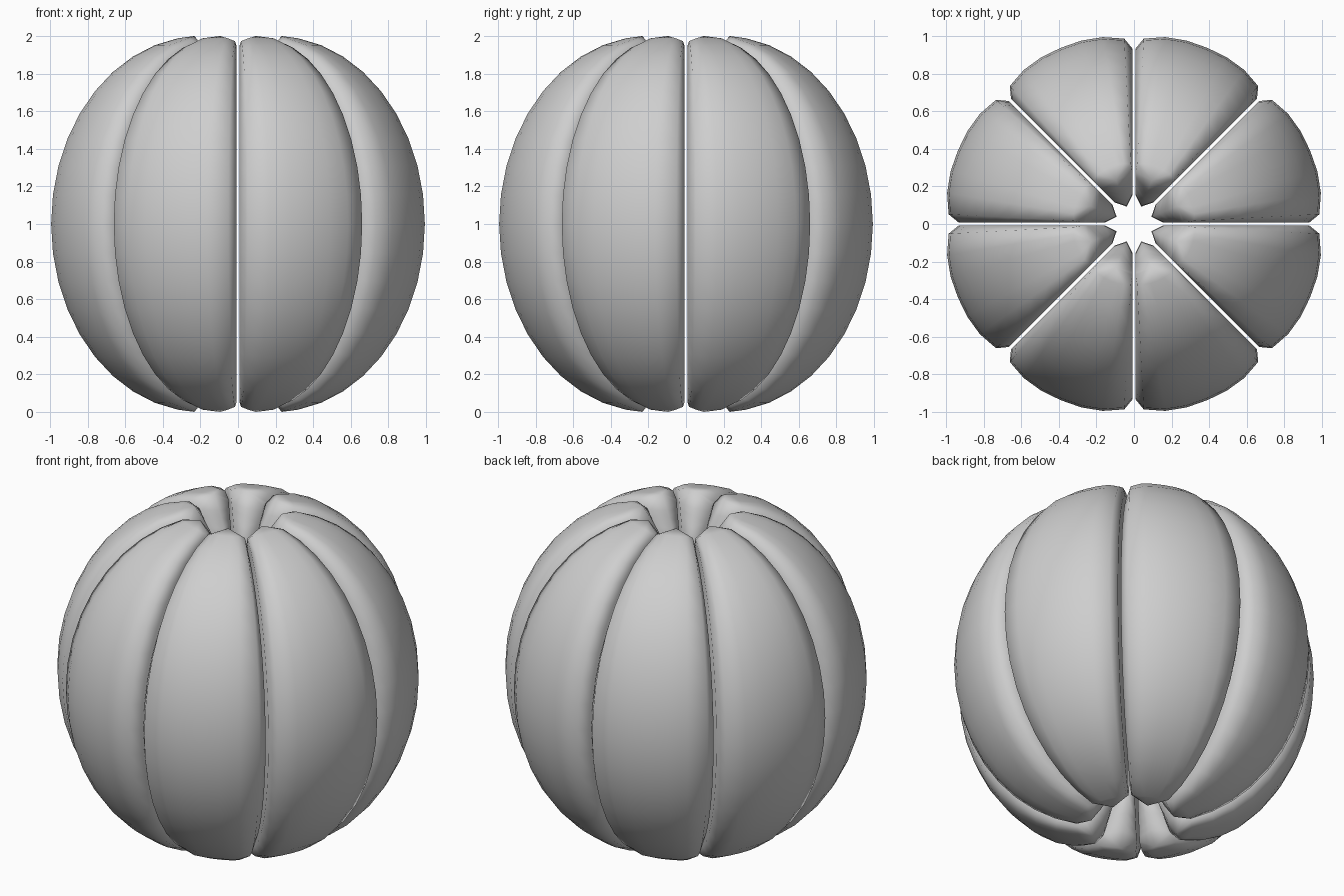
import bpy
import bmesh
from math import sin, cos, pi, radians

if "Cube" in bpy.data.objects:
    bpy.data.objects.remove(bpy.data.objects["Cube"], do_unlink=True)

SEGMENTS, ROWS = 8, 18
HALF = pi / SEGMENTS
GAP = 0.008          # half the slit between neighbours
POLE = 0.2           # distance of the crown from the central axis

skin = bpy.data.materials.new("pale_grey_skin")
skin.use_nodes = True
COLOR = (0.62, 0.62, 0.62, 1)
skin.diffuse_color = COLOR
skin.node_tree.nodes["Principled BSDF"].inputs["Base Color"].default_value = COLOR


def side_point(r):
    """Point on the flat side, a slit's width off the radial plane."""
    return r * cos(HALF) + GAP * sin(HALF), r * sin(HALF) - GAP * cos(HALF)


def section(theta):
    """Rounded wedge outline at one latitude: along, across, height."""
    z = sin(theta)
    outer = POLE + 0.813 * cos(theta)
    inner = 0.1 + 0.1 * max(0, (abs(z) - 0.8) / 0.2)
    soft = min(0.08, 0.4 * (outer - inner))
    half = [(*side_point(inner + 0.055), 0.94 * z),
            (*side_point((inner + outer) / 2), 0.955 * z),
            (*side_point(outer - soft), 0.96 * z)]
    # bulging rind, dropping off at its edges
    for deg, bulge in ((19.5, 0.975), (13, 0.995), (6.5, 1.002)):
        r, a = outer * bulge, radians(deg)
        half.append((r * cos(a), r * sin(a), z * min(1, bulge + 0.01)))
    mirrored = [(u, -v, h) for u, v, h in reversed(half)]
    return [(inner, 0, 0.93 * z)] + half + [(outer * 1.002, 0, z)] + mirrored


def segment_mesh():
    bm = bmesh.new()
    limit = radians(81)
    rings = []
    for i in range(ROWS + 1):
        theta = -limit + 2 * limit * i / ROWS
        rings.append([bm.verts.new((u, v, h + 1)) for u, v, h in section(theta)])
    n = len(rings[0])
    for low, high in zip(rings, rings[1:]):
        for j in range(n):
            k = (j + 1) % n
            bm.faces.new((low[j], low[k], high[k], high[j]))
    # domed ends
    for ring, h in ((rings[0], 0), (rings[-1], 2)):
        tip = bm.verts.new((0.25, 0, h))
        for j in range(n):
            bm.faces.new((ring[j], ring[(j + 1) % n], tip))
    bmesh.ops.recalc_face_normals(bm, faces=bm.faces)
    for face in bm.faces:
        face.smooth = True
    mesh = bpy.data.meshes.new("fruit_segment")
    bm.to_mesh(mesh)
    bm.free()
    mesh.materials.append(skin)
    return mesh


# ring of identical segments around the open core
mesh = segment_mesh()
for i in range(SEGMENTS):
    obj = bpy.data.objects.new(f"fruit_segment_{i + 1}", mesh)
    obj.rotation_euler.z = HALF * (2 * i + 1)
    bpy.context.collection.objects.link(obj)
